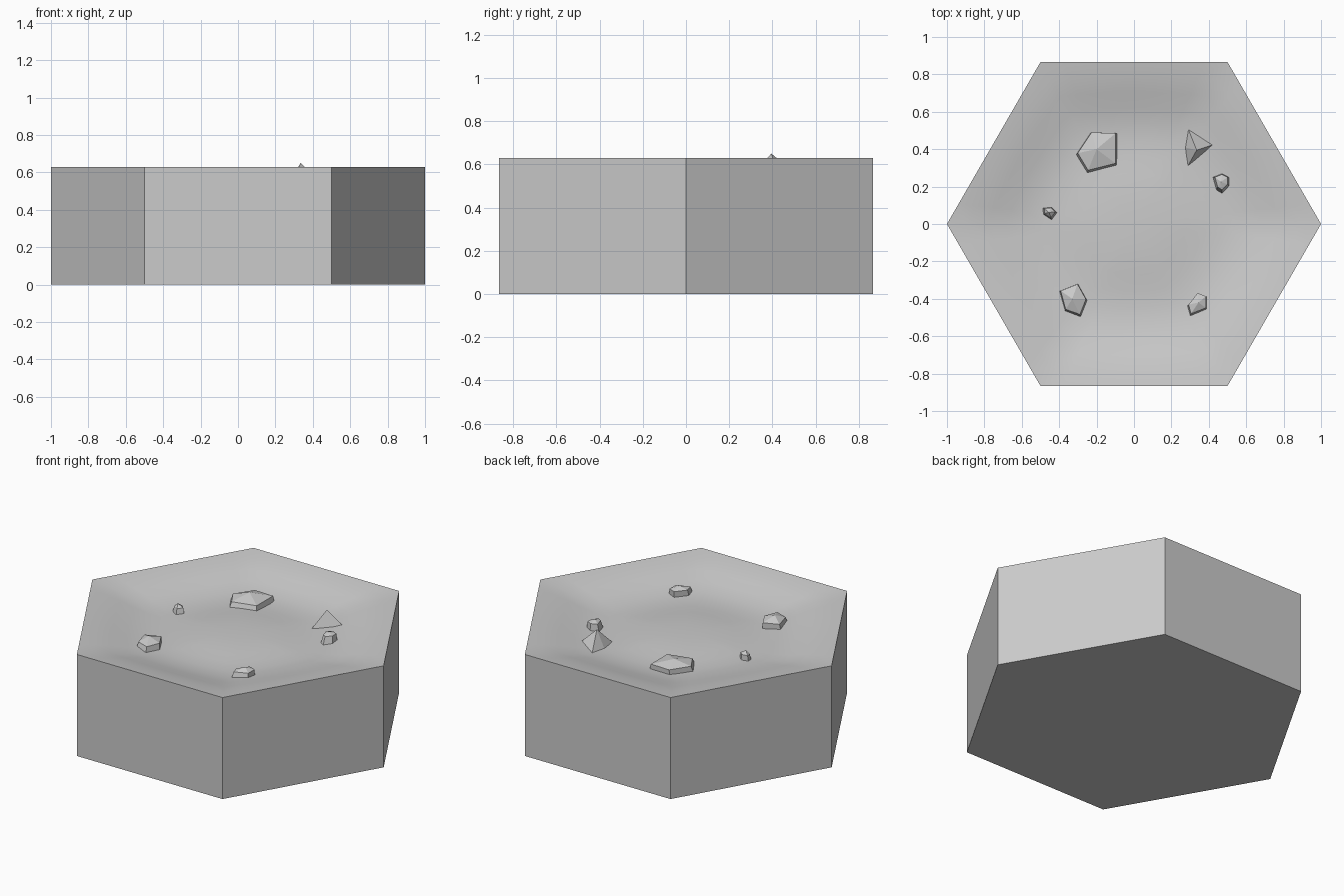
import bpy, bmesh
from math import pi, cos, sin

if "Cube" in bpy.data.objects:
    bpy.data.objects.remove(bpy.data.objects["Cube"])


def finish(bm, name):
    bmesh.ops.recalc_face_normals(bm, faces=bm.faces)
    me = bpy.data.meshes.new(name)
    bm.to_mesh(me)
    bm.free()
    ob = bpy.data.objects.new(name, me)
    bpy.context.collection.objects.link(ob)
    return ob


# Hexagonal block with a shallow smooth basin on top
TOP = 0.63
SEG = 8
N = 6 * SEG
# (fraction of radius, height) from rim to centre
profile = [(1, TOP), (0.9, 0.618), (0.8, 0.598), (0.7, 0.575), (0.6, 0.558),
           (0.5, 0.552), (0.4, 0.555), (0.3, 0.563), (0.2, 0.57), (0.1, 0.573)]


def hex_point(i):
    k, f = divmod(i, SEG)
    a, b, f = k * pi / 3, (k + 1) * pi / 3, f / SEG
    return cos(a) * (1 - f) + cos(b) * f, sin(a) * (1 - f) + sin(b) * f


bm = bmesh.new()
rings = []
for t, z in profile:
    ring = []
    for i in range(N):
        x, y = hex_point(i)
        # rings turn from hexagon to circle toward the middle
        r = (x * x + y * y) ** 0.5
        k = t * (t + (1 - t) * 0.93 / r)
        ring.append(bm.verts.new((x * k, y * k, z)))
    rings.append(ring)
centre = bm.verts.new((0, 0, 0.574))
for a, b in zip(rings, rings[1:]):
    for i in range(N):
        j = (i + 1) % N
        bm.faces.new((a[i], a[j], b[j], b[i]))
for i in range(N):
    bm.faces.new((rings[-1][i], rings[-1][(i + 1) % N], centre))
for f in bm.faces:
    f.smooth = True
# straight walls and underside
base = [bm.verts.new((*hex_point(k * SEG), 0)) for k in range(6)]
for k in range(6):
    rim = [rings[0][(k * SEG + i) % N] for i in range(SEG + 1)]
    bm.faces.new([base[k], base[(k + 1) % 6]] + rim[::-1])
bm.faces.new(base[::-1])
for e in bm.edges:
    if not all(f.smooth for f in e.link_faces):
        e.smooth = False
finish(bm, "hex_ground")


# Faceted rocks: footprint, tapered shoulder and peak wrapped in a hull
def rock(name, outline, shoulder, peak, taper=0.88, shift=0.008):
    bm = bmesh.new()
    cx = sum(p[0] for p in outline) / len(outline)
    cy = sum(p[1] for p in outline) / len(outline)
    for x, y in outline:
        bm.verts.new((x, y, 0.545))
        if shoulder:
            bm.verts.new((cx + (x - cx) * taper, cy + (y - cy) * taper + shift, shoulder))
    bm.verts.new(peak)
    res = bmesh.ops.convex_hull(bm, input=bm.verts)
    loose = [v for v in bm.verts if not v.link_faces]
    bmesh.ops.delete(bm, geom=loose, context='VERTS')
    finish(bm, name)


rock("rock_large", [(-.23, .49), (-.09, .485), (-.09, .31), (-.25, .27), (-.31, .37)],
     0.585, (-.2, .4, .612), 0.92)
rock("rock_peaked", [(.285, .52), (.44, .43), (.285, .305), (.27, .41)],
     None, (.335, .395, .65))
rock("rock_right", [(.42, .25), (.47, .27), (.51, .25), (.51, .2), (.47, .16), (.44, .18)],
     0.6, (.465, .225, .612), 0.75)
rock("rock_tiny", [(-.49, .085), (-.44, .09), (-.41, .06), (-.44, .02), (-.485, .05)],
     0.585, (-.455, .062, .605), 0.75, 0.004)
rock("rock_front_left", [(-.4, -.36), (-.3, -.32), (-.25, -.41), (-.285, -.5), (-.37, -.47)],
     0.588, (-.33, -.4, .613), 0.9)
rock("rock_front_right", [(.285, -.44), (.34, -.37), (.39, -.39), (.39, -.46), (.3, -.495)],
     0.59, (.345, -.42, .607), 0.88)
